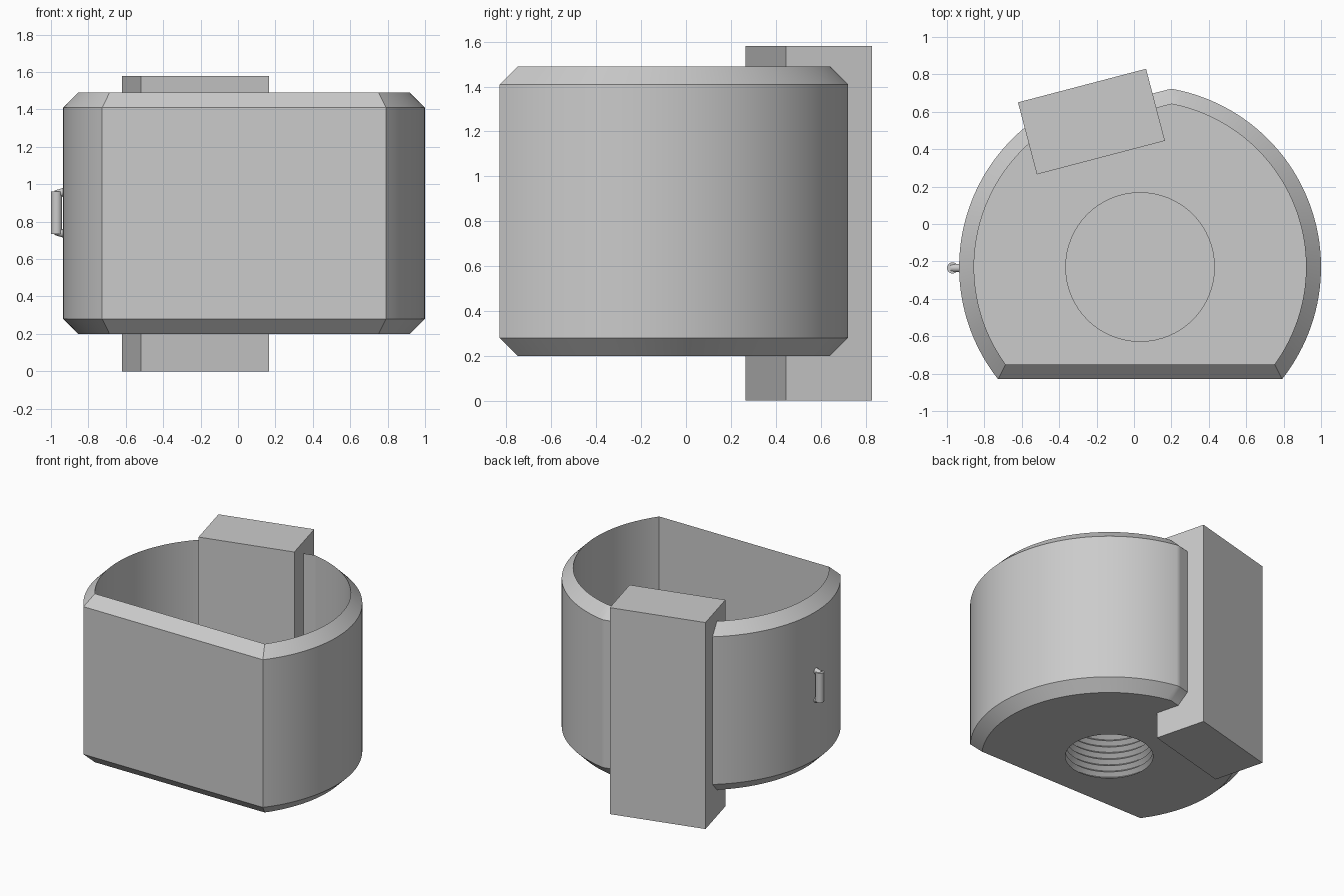
import bpy, bmesh, math
from math import cos, sin, pi, sqrt, radians
from mathutils import Vector, Matrix

if "Cube" in bpy.data.objects:
    bpy.data.objects.remove(bpy.data.objects["Cube"])

CX, CY = 0.0325, -0.23          # axis of the round body
R, WALL = 0.9675, 0.08          # outer radius, wall thickness
TILT = radians(14.7)            # rotation of the post and its flat
FLAT = 0.80                     # inner distance of the flat behind the post
Z0, Z1 = 0.20, 1.49             # body bottom and top

grey = bpy.data.materials.new("grey")
grey.diffuse_color = (0.6, 0.6, 0.6, 1)
grey.use_nodes = True
grey.node_tree.nodes["Principled BSDF"].inputs["Base Color"].default_value = grey.diffuse_color


def finish(name, bm, angle=30):
    bmesh.ops.remove_doubles(bm, verts=bm.verts, dist=1e-5)
    bmesh.ops.recalc_face_normals(bm, faces=bm.faces)
    me = bpy.data.meshes.new(name)
    bm.to_mesh(me)
    bm.free()
    me.materials.append(grey)
    ob = bpy.data.objects.new(name, me)
    bpy.context.collection.objects.link(ob)
    bpy.ops.object.select_all(action='DESELECT')
    ob.select_set(True)
    bpy.context.view_layer.objects.active = ob
    bpy.ops.object.shade_smooth_by_angle(angle=radians(angle))
    return ob


def outline(grow):
    """Body outline: round, flat front, tilted flat behind; corners rounded by grow."""
    ri = R - WALL
    r, front = ri + grow, -0.52 - grow
    half = math.acos(FLAT / ri)
    mid = pi / 2 + TILT
    start = math.asin(front / r)
    pts = []

    def arc(cx, cy, rad, a, b, n):
        for i in range(n + 1):
            t = a + (b - a) * i / n
            pts.append((CX + cx + rad * cos(t), CY + cy + rad * sin(t)))
    a, b = mid - half, mid + half
    arc(0, 0, r, start, a, 48)
    arc(ri * cos(a), ri * sin(a), grow, a, mid, 8)
    arc(ri * cos(b), ri * sin(b), grow, mid, b, 8)
    arc(0, 0, r, b, pi - start, 40)
    return pts


def ring(bm, pts, z):
    return [bm.verts.new((x, y, z)) for x, y in pts]


def circle(r, n=64):
    return [(CX + r * cos(2 * pi * i / n), CY + r * sin(2 * pi * i / n)) for i in range(n)]


def bridge(bm, a, b):
    n = len(a)
    for i in range(n):
        j = (i + 1) % n
        bm.faces.new((a[i], a[j], b[j], b[i]))


def fill_between(bm, a, b):
    """Flat plate between an outer and an inner loop."""
    edges = []
    for loop in (a, b):
        for i in range(len(loop)):
            pair = (loop[i], loop[(i + 1) % len(loop)])
            edges.append(bm.edges.get(pair) or bm.edges.new(pair))
    bmesh.ops.triangle_fill(bm, edges=edges, use_beauty=True)


# Open cup: chamfered outer wall, inner wall, threaded boss in the floor
bm = bmesh.new()
inner, outer = outline(0.0), outline(WALL)
shell = [ring(bm, p, z) for p, z in (
    (inner, Z0), (outer, Z0 + WALL), (outer, Z1 - WALL), (inner, Z1), (inner, Z0 + WALL))]
for a, b in zip(shell, shell[1:]):
    bridge(bm, a, b)
boss = [ring(bm, circle(0.40), z) for z in (Z0 + WALL, 0.75)]
bridge(bm, *boss)
bm.faces.new(boss[1])
thread = [ring(bm, circle(0.305 if i % 2 == 0 else 0.335), Z0 + 0.025 * i) for i in range(19)]
for a, b in zip(thread, thread[1:]):
    bridge(bm, a, b)
bm.faces.new(thread[-1])
# merge the collapsed corner points before filling the flat plates
bmesh.ops.remove_doubles(bm, verts=bm.verts, dist=1e-5)


def alive(loop):
    return [v for v in loop if v.is_valid]


fill_between(bm, alive(shell[0]), thread[0])
fill_between(bm, alive(shell[4]), boss[0])
finish("cup_body", bm)

# Square post standing through the flat at the back
bm = bmesh.new()
bmesh.ops.create_cube(bm, size=1, matrix=Matrix.Translation((-0.2275, 0.5475, 0.79))
                      @ Matrix.Rotation(TILT, 4, 'Z') @ Matrix.Diagonal((0.708, 0.398, 1.58, 1)))
finish("mounting_post", bm)

# Small side loop: upright bar with two short arms into the wall
bm = bmesh.new()


def rod(p, q, r):
    p, q = Vector(p), Vector(q)
    d = q - p
    m = Matrix.Translation((p + q) / 2) @ d.to_track_quat('Z', 'Y').to_matrix().to_4x4()
    bmesh.ops.create_cone(bm, cap_ends=True, segments=16, radius1=r, radius2=r,
                          depth=d.length, matrix=m)


Y = -0.235
rod((-0.97, Y, 0.735), (-0.97, Y, 0.96), 0.03)
for z, s in ((0.735, -1), (0.96, 1)):
    rod((-0.975, Y, z - 0.015 * s), (-0.92, Y, z + 0.002 * s), 0.022)
finish("side_loop", bm)
